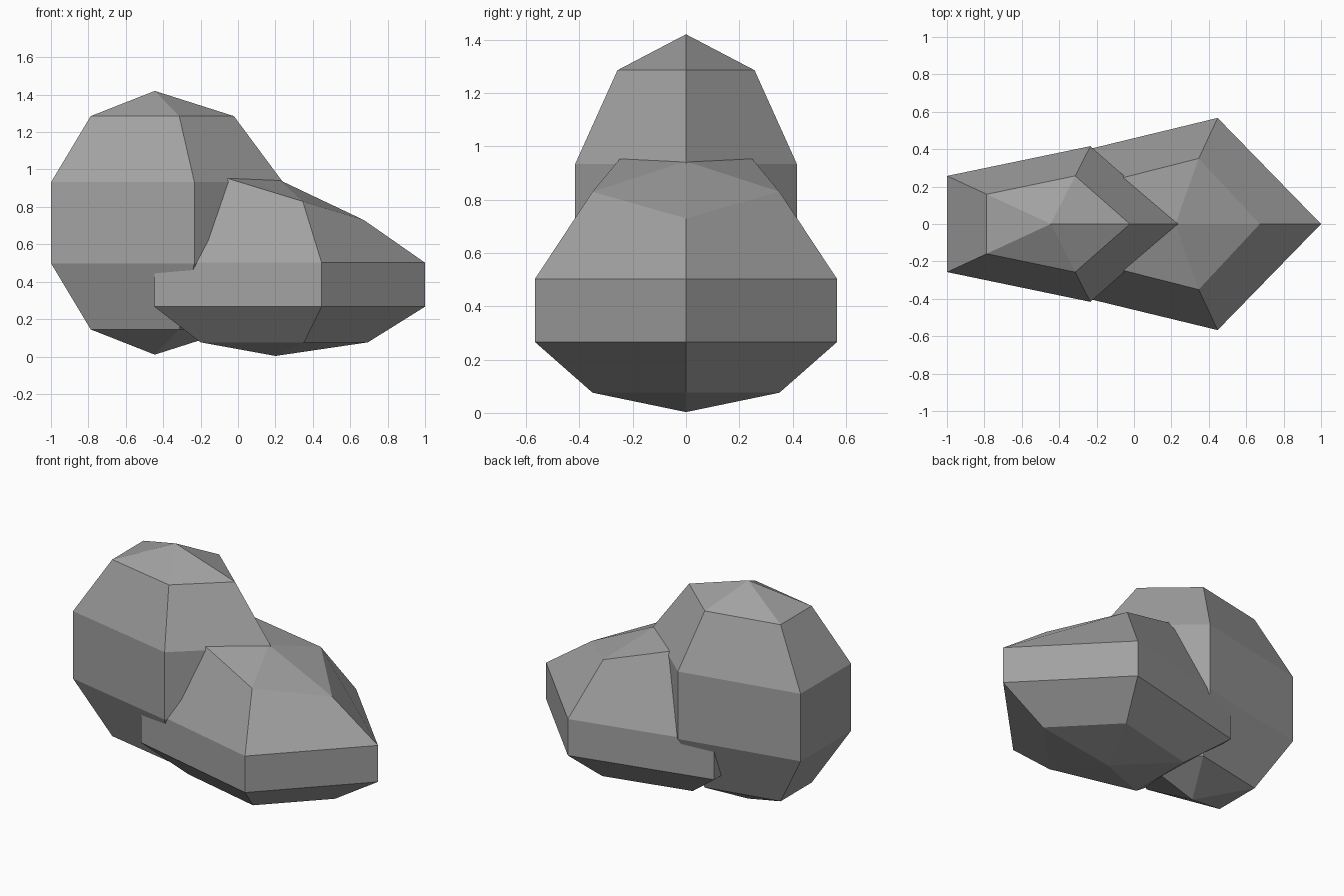
import bpy, bmesh, math
from mathutils import Matrix, Vector

if "Cube" in bpy.data.objects:
    bpy.data.objects.remove(bpy.data.objects["Cube"], do_unlink=True)

SIDES = 5
BANDS = 5

stone = bpy.data.materials.new("stone_grey")
stone.use_nodes = True
grey = (0.36, 0.36, 0.36, 1)
stone.diffuse_color = grey
bsdf = stone.node_tree.nodes["Principled BSDF"]
bsdf.inputs["Base Color"].default_value = grey
bsdf.inputs["Roughness"].default_value = 0.9


def rock(name, center, radii, lift=0, tilt=0):
    """Faceted five-sided ball; its top cap can be lifted and tilted."""
    bm = bmesh.new()
    c, r = Vector(center), Vector(radii)

    def point(band, side):
        polar = math.pi * band / BANDS
        turn = 2 * math.pi * side / SIDES
        p = Vector((math.sin(polar) * math.cos(turn),
                    math.sin(polar) * math.sin(turn),
                    -math.cos(polar)))
        return bm.verts.new(c + p * r)

    bottom = point(0, 0)
    rings = [[point(b, s) for s in range(SIDES)] for b in range(1, BANDS)]
    top = point(BANDS, 0)

    for s in range(SIDES):
        n = (s + 1) % SIDES
        bm.faces.new((bottom, rings[0][n], rings[0][s]))
        for low, high in zip(rings, rings[1:]):
            bm.faces.new((low[s], low[n], high[n], high[s]))
        bm.faces.new((rings[-1][s], rings[-1][n], top))

    # Raise and tip the cap around the middle of its ring
    cap = rings[-1] + [top]
    pivot = Vector((c.x, c.y, rings[-1][0].co.z))
    bmesh.ops.rotate(bm, verts=cap, cent=pivot,
                     matrix=Matrix.Rotation(math.radians(tilt), 3, 'Y'))
    bmesh.ops.translate(bm, verts=cap, vec=(0, 0, lift))
    bmesh.ops.recalc_face_normals(bm, faces=bm.faces)

    mesh = bpy.data.meshes.new(name)
    bm.to_mesh(mesh)
    bm.free()
    mesh.materials.append(stone)
    obj = bpy.data.objects.new(name, mesh)
    bpy.context.collection.objects.link(obj)
    return obj


# Tall rock behind, wide sloping rock leaning on it
rock("tall_rock", (-0.445, 0, 0.715), (0.72, 0.46, 0.705))
rock("low_rock", (0.2, 0, 0.384), (0.841, 0.627, 0.381), lift=0.182, tilt=17)
